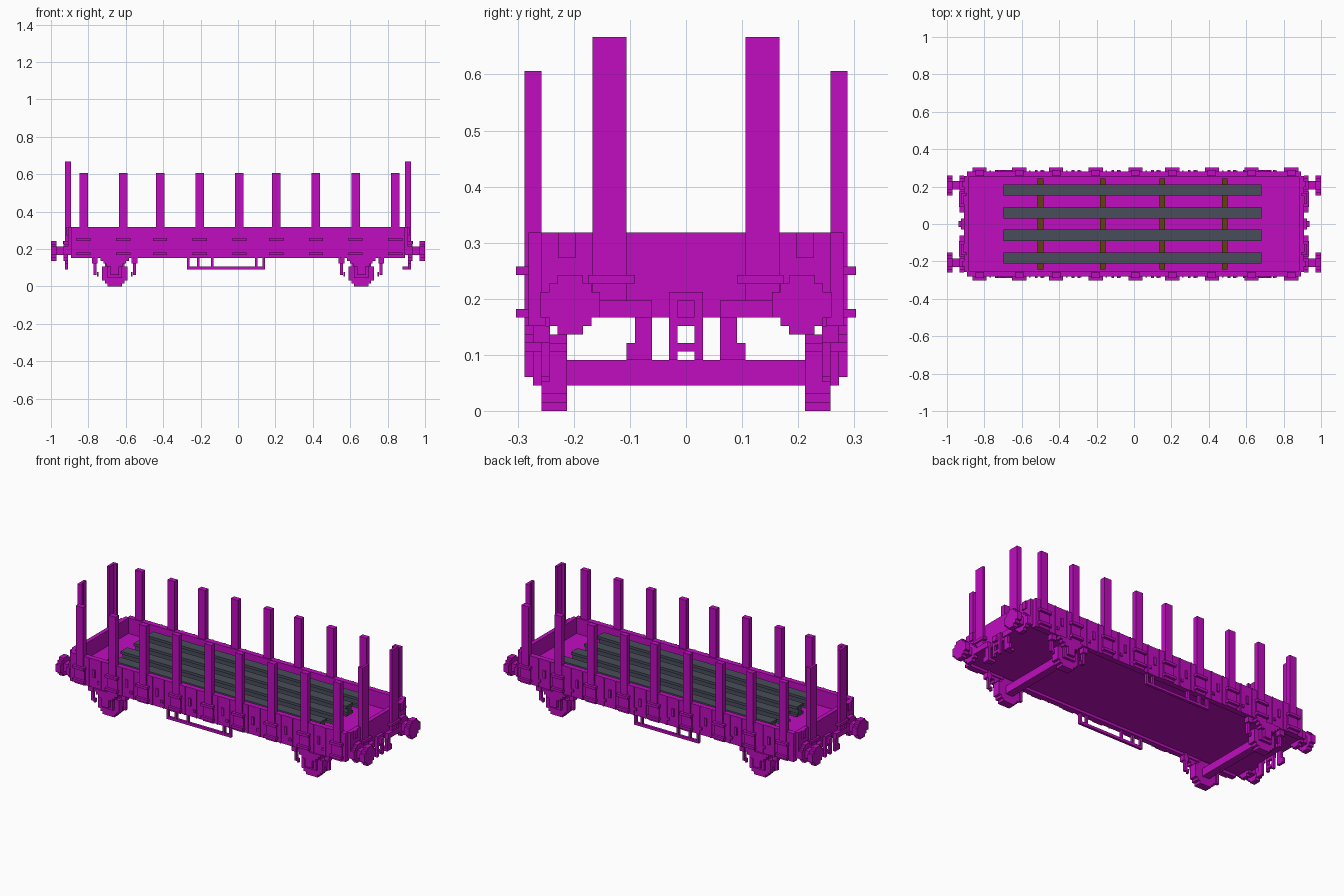
import bpy
import bmesh
from mathutils import Matrix, Vector

UNIT = 1 / 66  # all sizes below are counted in small cubes of this size

cube = bpy.data.objects.get("Cube")
if cube:
    bpy.data.objects.remove(cube, do_unlink=True)


def material(name, colour):
    mat = bpy.data.materials.new(name)
    mat.use_nodes = True
    mat.diffuse_color = (*colour, 1)
    mat.node_tree.nodes["Principled BSDF"].inputs["Base Color"].default_value = (*colour, 1)
    return mat


magenta = material("magenta paint", (0.53, 0.004, 0.53))
steel = material("dark steel", (0.065, 0.075, 0.1))
wood = material("brown timber", (0.12, 0.05, 0.006))


def part(name, boxes, mat=magenta, mirror=""):
    """Join boxes (x0, x1, y0, y1, z0, z1) and repeat them across the mirror axes."""
    bm = bmesh.new()
    for sx in (1, -1) if "x" in mirror else (1,):
        for sy in (1, -1) if "y" in mirror else (1,):
            for x0, x1, y0, y1, z0, z1 in boxes:
                centre = Vector((sx * (x0 + x1), sy * (y0 + y1), z0 + z1)) * UNIT / 2
                size = Vector((x1 - x0, y1 - y0, z1 - z0)) * UNIT
                bmesh.ops.create_cube(bm, size=1, matrix=Matrix.Translation(centre) @ Matrix.Diagonal((*size, 1)))
    mesh = bpy.data.meshes.new(name)
    bm.to_mesh(mesh)
    bm.free()
    mesh.materials.append(mat)
    obj = bpy.data.objects.new(name, mesh)
    bpy.context.collection.objects.link(obj)
    return obj


def disc_steps(radius, flat):
    """Half width and half height of the boxes that make a stepped disc."""
    steps = int(radius - flat) + 1
    return [(radius - i, flat + i) for i in range(steps)]


# Open body: floor, side walls, end walls
part("floor", [(-59, 59, -17, 17, 11, 15)])
part("side_walls", [(-59, 59, 16.5, 18.5, 10, 21)], mirror="y")
part("end_walls", [(58.4, 60, -17, 17, 11, 21)], mirror="x")
part("end_panels", [(60, 60.5, 13, 15, 18, 21), (60, 60.5, 15, 17, 11, 14)], mirror="xy")

# Side posts with their brackets and the ribs between them
starts = (-56, -42, -29, -15, -1, 12, 26, 40, 54)
posts, brackets, ribs = [], [], []
for x in starts:
    posts.append((x, x + 3, 17, 19, 10, 40))
    brackets += [(x - 1, x + 4, 18, 20, z, z + 1) for z in (11, 16)]
    brackets += [(a, a + 0.7, 18, 19, 10, 17) for a in (x - 0.7, x + 3)]
for x in starts[:-1]:
    ribs += [(x + 7, x + 8, 18, 19, 14, 17), (x + 5, x + 5.5, 18, 18.8, 10, 21),
             (x + 10, x + 10.5, 18, 18.8, 10, 21), (x + 9, x + 10, 18, 19, 12, 13)]
part("side_posts", posts, mirror="y")
part("post_brackets", brackets, mirror="y")
part("wall_ribs", ribs, mirror="y")

# Tall angle-section posts on the ends
part("end_posts", [(60, 61, 7, 11, 11, 44), (59, 60, 10, 11, 11, 44)], mirror="xy")
part("end_post_brackets", [(60, 61.7, 6, 11.5, 15, 16), (60, 61.5, 6.5, 11, 11, 13)], mirror="xy")

# Buffers with stepped round heads
by, bz = 13.6, 12.5
heads = [(64, 66, by - w, by + w, bz - h, bz + h) for w, h in disc_steps(3.5, 1.5)]
collars = [(60, 61.5, by - w, by + w, bz - h, bz + h) for w, h in disc_steps(3.5, 1.5)]
part("buffer_heads", heads, mirror="xy")
part("buffer_collars", collars, mirror="xy")
part("buffer_stems", [(60, 64, by - 1.5, by + 1.5, bz - 1.5, bz + 1.5)], mirror="xy")

# Coupling hook, hanging link and brake hoses
part("coupling_hook", [(60, 61, -2, 2, 10, 14), (61, 62, -1, 1, 11, 13)], mirror="x")
part("coupling_link", [(60, 61, 1, 2, 6, 11), (60, 61, -2, -1, 6, 11), (60, 61, -1, 1, 7, 8)], mirror="x")
part("brake_hoses", [(60, 61, 4, 6, 6, 13), (60, 61, 4, 7, 6, 8), (60, 61.5, 4, 7, 11, 13)], mirror="xy")
part("hose_ends", [(58, 60, 4, 6, 6, 7)], mirror="y")

# Wheels, axles, axle boxes, springs and hangers
wx, wz = 43.5, 4.5
wheels = [(wx - w, wx + w, 14, 17, wz - h, wz + h) for w, h in disc_steps(4.5, 2.5)]
part("wheels", wheels, mirror="xy")
part("axles", [(wx - 1.5, wx + 1.5, -14, 14, 3, 6)], mirror="x")
part("axle_boxes", [(wx - 2.5, wx + 2.5, 17, 18, 3, 10), (wx - 1.5, wx + 1.5, 18, 19, 4, 7)], mirror="xy")
springs = [(wx - 5 + i, wx + 5 - i, 17, 19, 9 - i, 10 - i) for i in range(3)]
part("leaf_springs", springs, mirror="xy")
hangers = []
for side in (-1, 1):
    x = wx + 7 * side
    hangers += [(x - 0.5, x + 0.5, 16, 17, 4, 11), (x - 1, x + 1, 16, 18, 8, 10),
                (x - side - 0.3, x - side + 0.3, 16, 17, 3.5, 5)]
part("spring_hangers", hangers, mirror="xy")

# Frames hung under the sides
frame = [(-18, 9.6, 17, 18, 6, 7)]
frame += [(x, x + 0.9, 17, 18, 6, 10) for x in (-18, -14.5, -9.5, 6, 8.7)]
part("under_frames", frame, mirror="y")

# Load: timber bearers with four rails across them
part("timber_bearers", [(x, x + 2, -16, 16, 15, 16) for x in (-34, -12, 9, 31)], wood)
rails = []
for y in (-14, -6, 2, 10):
    rails += [(-46, 45, y, y + 4, 16, 17), (-46, 45, y + 1, y + 3, 17, 19), (-46, 45, y, y + 4, 19, 20)]
part("rails", rails, steel)
